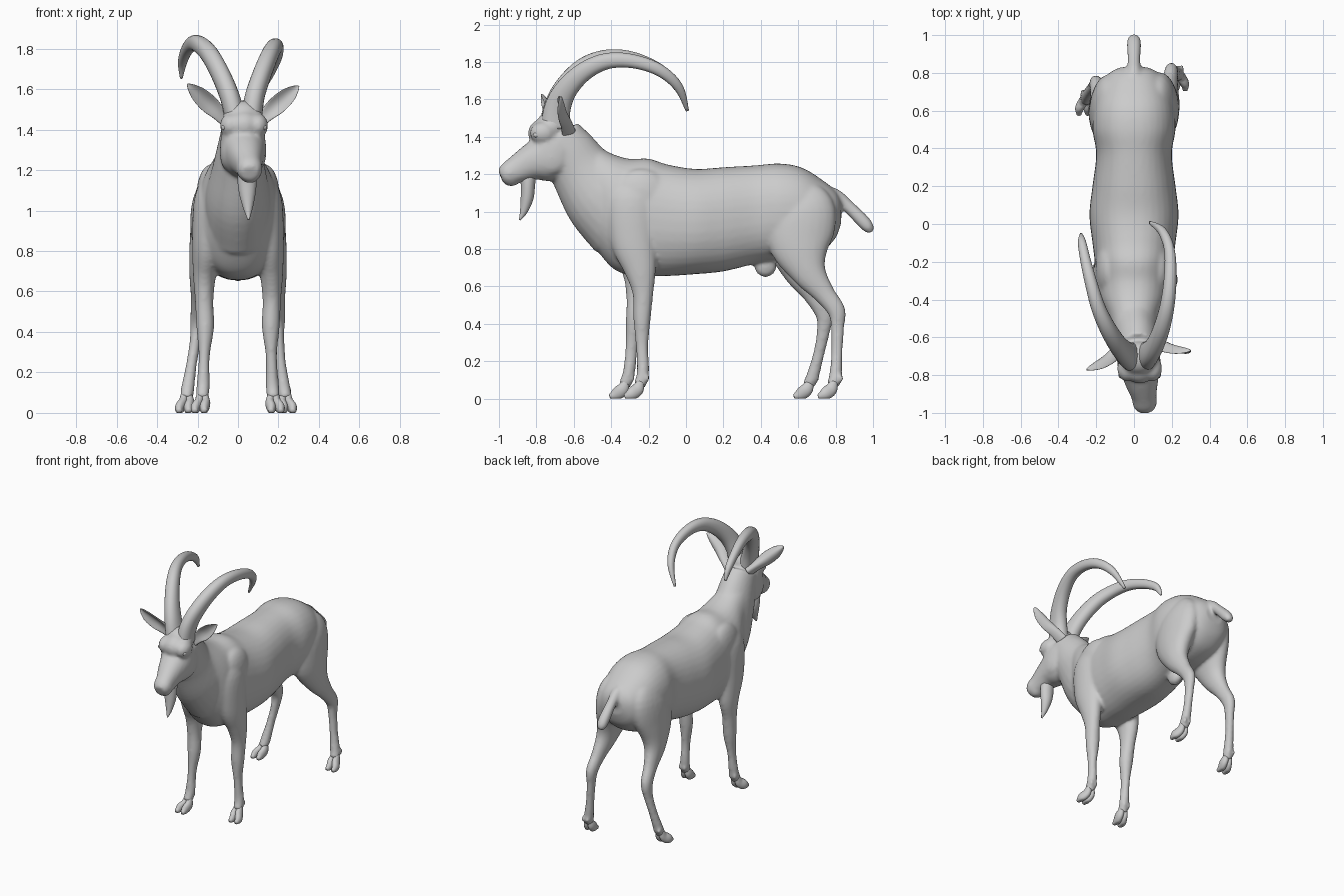
import bpy, bmesh, math
from mathutils import Vector, Matrix


def spline(rows, sub):
    """Catmull-Rom resampling of rows (x, y, z, half_side, half_normal)."""
    out, n = [], len(rows)
    for i in range(n - 1):
        p = [rows[max(0, min(n - 1, i + k))] for k in (-1, 0, 1, 2)]
        for s in range(sub):
            t = s / sub
            out.append([0.5 * (2 * b + (c - a) * t + (2 * a - 5 * b + 4 * c - d) * t * t
                               + (3 * b - a - 3 * c + d) * t ** 3) for a, b, c, d in zip(*p)])
    return out + [list(rows[-1])]


def loft(bm, rows, side=(1, 0, 0), power=2.0, cup=0.0, segs=24, sub=5, axis=None):
    """Closed tube of oval sections along a smooth path (axis fixes the section plane)."""
    pts = spline(rows, sub)
    rings = []
    for i, r in enumerate(pts):
        t = (Vector(pts[min(i + 1, len(pts) - 1)][:3]) - Vector(pts[max(i - 1, 0)][:3])).normalized()
        if axis:
            t = Vector(axis)
        s = Vector(side)
        s = (s - t * s.dot(t)).normalized()
        nrm = t.cross(s)
        ring = []
        for k in range(segs):
            c, d = math.cos(2 * math.pi * k / segs), math.sin(2 * math.pi * k / segs)
            u = math.copysign(abs(c) ** (2 / power), c) * max(r[3], .003)
            v = math.copysign(abs(d) ** (2 / power), d) * max(r[4], .003)
            p = Vector(r[:3]) + s * (u - cup * d * d * r[4]) + nrm * v
            p.z = max(p.z, 0)
            ring.append(bm.verts.new(p))
        rings.append(ring)
    for a, b in zip(rings, rings[1:]):
        for k in range(segs):
            j = (k + 1) % segs
            bm.faces.new((a[k], a[j], b[j], b[k]))
    bm.faces.new(rings[0][::-1])
    bm.faces.new(rings[-1])


def blob(bm, centre, size):
    m = Matrix.Translation(centre) @ Matrix.Diagonal((*size, 1))
    bmesh.ops.create_uvsphere(bm, u_segments=20, v_segments=12, radius=1, matrix=m)


def finish(bm, name):
    bmesh.ops.recalc_face_normals(bm, faces=bm.faces)
    me = bpy.data.meshes.new(name)
    bm.to_mesh(me)
    bm.free()
    me.polygons.foreach_set("use_smooth", [True] * len(me.polygons))
    ob = bpy.data.objects.new(name, me)
    bpy.context.collection.objects.link(ob)
    return ob


# Body skin: overlapping lofts fused by a voxel remesh
body = bmesh.new()

# torso, given as (y, top, bottom, half width)
torso = [(.83, 1.06, .94, .07), (.80, 1.11, .86, .13), (.73, 1.168, .79, .175), (.62, 1.235, .75, .212),
         (.5, 1.257, .74, .22), (.37, 1.247, .72, .20), (.2, 1.237, .68, .22), (.05, 1.228, .665, .236),
         (-.1, 1.252, .655, .22), (-.2, 1.283, .655, .208), (-.3, 1.282, .66, .203), (-.39, 1.307, .695, .187),
         (-.48, 1.355, .80, .145), (-.56, 1.415, .93, .115), (-.62, 1.465, 1.06, .085)]
loft(body, [(0, y, (t + b) / 2, w, (t - b) / 2) for y, t, b, w in torso], power=2.25, segs=36, axis=(0, -1, 0))

# neck
loft(body, [(0, -.33, .98, .17, .25), (0, -.45, 1.08, .16, .215), (.005, -.56, 1.22, .128, .17),
            (.015, -.63, 1.33, .112, .145), (.02, -.68, 1.41, .10, .12)])

# head and muzzle
loft(body, [(.02, -.63, 1.42, .06, .08), (.022, -.68, 1.37, .105, .145), (.028, -.737, 1.298, .112, .142),
            (.04, -.83, 1.262, .09, .098), (.052, -.905, 1.225, .068, .075),
            (.058, -.96, 1.198, .062, .060), (.06, -.99, 1.185, .04, .04)], power=2.2)
blob(body, (.025, -.71, 1.46), (.10, .09, .085))
blob(body, (.03, -.765, 1.42), (.085, .08, .075))
blob(body, (.058, -.935, 1.165), (.045, .045, .03))
for sx in (-1, 1):
    blob(body, (.03 + sx * .068, -.765, 1.42), (.052, .07, .06))       # brows
    blob(body, (.025 + sx * .08, -.72, 1.29), (.035, .09, .09))        # cheeks
    blob(body, (sx * .13, -.24, 1.08), (.075, .16, .15))               # shoulder blades

# tail
loft(body, [(0, .74, 1.10, .04, .04), (0, .80, 1.085, .037, .037), (0, .87, 1.025, .034, .034),
            (0, .94, .955, .039, .037), (0, .975, .915, .036, .032), (0, .994, .89, .02, .016)])
# belly bump
blob(body, (0, .425, .71), (.042, .06, .062))

# legs: left and right stand slightly apart in stride
front_right = [(.11, -.28, 1.17, .045, .07), (.133, -.29, 1.06, .082, .135), (.15, -.28, .85, .077, .125),
               (.165, -.245, .69, .058, .087), (.167, -.23, .56, .046, .056), (.162, -.235, .42, .044, .046),
               (.165, -.235, .28, .028, .034), (.17, -.23, .14, .033, .033), (.175, -.25, .07, .032, .034)]
front_left = [(-.11, -.29, 1.17, .045, .07), (-.133, -.30, 1.06, .082, .135), (-.15, -.29, .85, .077, .125),
              (-.165, -.26, .69, .058, .087), (-.167, -.265, .56, .046, .056), (-.162, -.275, .42, .044, .046),
              (-.167, -.29, .28, .028, .034), (-.172, -.305, .14, .033, .033), (-.177, -.33, .07, .032, .034)]
back_right = [(.11, .59, 1.10, .06, .12), (.135, .62, 1.0, .088, .18), (.155, .61, .83, .085, .17),
              (.178, .655, .68, .063, .098), (.19, .74, .56, .043, .058), (.197, .804, .47, .037, .049),
              (.2, .81, .38, .029, .036), (.21, .807, .25, .027, .031), (.225, .80, .13, .033, .034),
              (.235, .785, .07, .032, .034)]
back_left = [(-.11, .59, 1.10, .06, .12), (-.135, .61, 1.0, .088, .18), (-.155, .59, .83, .085, .165),
             (-.178, .615, .68, .063, .098), (-.19, .68, .56, .043, .058), (-.2, .739, .455, .037, .049),
             (-.21, .735, .36, .029, .036), (-.23, .71, .24, .027, .031), (-.247, .68, .13, .033, .034),
             (-.255, .655, .07, .032, .034)]
legs = [("front_right", front_right), ("front_left", front_left),
        ("back_right", back_right), ("back_left", back_left)]
for name, rows in legs:
    loft(body, rows)
    x, y = rows[-1][:2]
    for sx in (-1, 1):
        blob(body, (x + sx * .018, y + .04, .108), (.014, .018, .022))  # dewclaws

skin = finish(body, "body")
rm = skin.modifiers.new("fuse", 'REMESH')
rm.mode = 'VOXEL'
rm.voxel_size = .01
rm.use_smooth_shade = True
sm = skin.modifiers.new("soften", 'SMOOTH')
sm.factor = .5
sm.iterations = 12

# Cloven hooves
for name, rows in legs:
    bm = bmesh.new()
    x, y = rows[-1][:2]
    out = .012 * math.copysign(1, x)
    for sx in (-1, 1):
        loft(bm, [(x + sx * .010, y + .008, .09, .018, .02), (x + sx * .017, y - .010, .05, .023, .034),
                  (x + sx * .022 + out, y - .043, .024, .023, .032),
                  (x + sx * .024 + out, y - .078, .010, .012, .012)], segs=16)
    finish(bm, name + "_hoof")

# Horns: long backward arcs
horn_size = [(.053, .078), (.049, .07), (.046, .059), (.043, .05), (.038, .043),
             (.033, .037), (.028, .032), (.022, .025), (.007, .009)]
horns = {"right_horn": [(.065, -.70, 1.45), (.082, -.685, 1.56), (.114, -.635, 1.66), (.15, -.54, 1.752),
                        (.178, -.42, 1.805), (.192, -.28, 1.803), (.188, -.14, 1.755), (.15, -.04, 1.665),
                        (.085, .007, 1.54)],
         "left_horn": [(-.01, -.705, 1.45), (-.04, -.69, 1.56), (-.085, -.64, 1.67), (-.14, -.55, 1.77),
                       (-.19, -.44, 1.82), (-.225, -.32, 1.825), (-.255, -.2, 1.79), (-.275, -.10, 1.73),
                       (-.28, -.055, 1.655)]}
for name, path in horns.items():
    bm = bmesh.new()
    loft(bm, [p + s for p, s in zip(path, horn_size)], power=2.2)
    finish(bm, name)

# Ears: thin cupped leaves
for name, a, b in (("right_ear", (.09, -.625, 1.43), (.30, -.67, 1.615)),
                   ("left_ear", (-.05, -.645, 1.44), (-.25, -.77, 1.625))):
    a, b = Vector(a), Vector(b)
    bm = bmesh.new()
    loft(bm, [(*a.lerp(b, t), w, h) for t, w, h in
              ((0, .035, .035), (.25, .026, .036), (.5, .013, .045), (.75, .01, .04), (.92, .008, .022), (1, .004, .005))],
         side=(0, 1, 0), cup=.7)
    finish(bm, name)

# Beard
bm = bmesh.new()
loft(bm, [(.045, -.845, 1.21, .045, .045), (.045, -.845, 1.14, .047, .038), (.047, -.85, 1.07, .038, .034),
          (.05, -.868, 1.0, .02, .02), (.052, -.89, .955, .004, .004)])
finish(bm, "beard")

# Eyes
for name, sx in (("right_eye", 1), ("left_eye", -1)):
    bm = bmesh.new()
    blob(bm, (.03 + sx * .100, -.80, 1.41), (.012, .017, .014))
    finish(bm, name)
